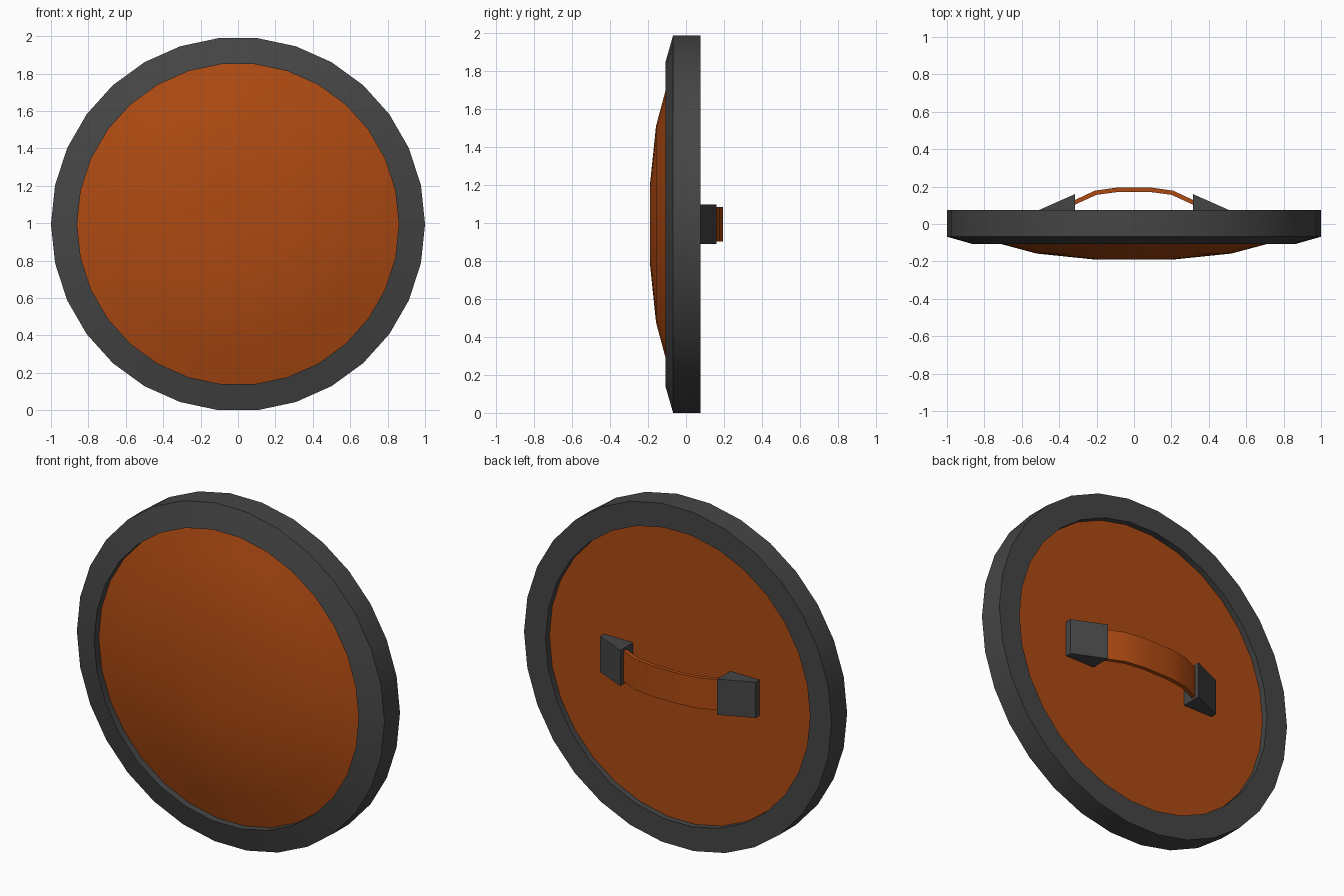
import bpy, bmesh, math

cube = bpy.data.objects.get("Cube")
if cube:
    bpy.data.objects.remove(cube, do_unlink=True)

SIDES = 30
CENTRE_Z = math.cos(math.pi / SIDES)


def make_material(name, colour):
    mat = bpy.data.materials.new(name)
    mat.use_nodes = True
    mat.diffuse_color = colour
    mat.node_tree.nodes["Principled BSDF"].inputs["Base Color"].default_value = colour
    return mat


wood = make_material("orange brown wood", (0.42, 0.068, 0.006, 1))
iron = make_material("dark grey iron", (0.06, 0.06, 0.06, 1))


def finish(bm, name, mat):
    bmesh.ops.recalc_face_normals(bm, faces=bm.faces)
    mesh = bpy.data.meshes.new(name)
    bm.to_mesh(mesh)
    bm.free()
    obj = bpy.data.objects.new(name, mesh)
    bpy.context.collection.objects.link(obj)
    obj.location.z = CENTRE_Z
    mesh.materials.append(mat)
    bpy.ops.object.select_all(action="DESELECT")
    obj.select_set(True)
    bpy.context.view_layer.objects.active = obj
    bpy.ops.object.shade_smooth_by_angle(angle=math.radians(30))
    return obj


def lathe(name, profile, mat, closed):
    """Turn (radius, y) points about the y axis; open profiles get end caps."""
    bm = bmesh.new()
    rings = []
    for r, y in profile:
        angles = [math.tau * i / SIDES for i in range(SIDES)]
        rings.append([bm.verts.new((r * math.cos(a), y, r * math.sin(a))) for a in angles])
    pairs = list(zip(rings, rings[1:]))
    if closed:
        pairs.append((rings[-1], rings[0]))
    else:
        bm.faces.new(rings[0])
        bm.faces.new(rings[-1])
    for a, b in pairs:
        for i in range(SIDES):
            j = (i + 1) % SIDES
            bm.faces.new((a[i], a[j], b[j], b[i]))
    return finish(bm, name, mat)


def extrude_outline(name, outline, half_height, mat):
    """Raise an (x, y) outline to a prism along z."""
    bm = bmesh.new()
    face = bm.faces.new([bm.verts.new((x, y, -half_height)) for x, y in outline])
    moved = bmesh.ops.extrude_face_region(bm, geom=[face])["geom"]
    verts = [v for v in moved if isinstance(v, bmesh.types.BMVert)]
    bmesh.ops.translate(bm, verts=verts, vec=(0, 0, 2 * half_height))
    return finish(bm, name, mat)


# Metal rim with a sloping front
lathe("rim", [(1, 0.076), (1, -0.068), (0.86, -0.108), (0.86, 0.076)], iron, True)

# Domed board, flat at the back
lathe("domed_board", [(0.86, 0.04), (0.86, -0.065), (0.7, -0.11), (0.52, -0.158),
                      (0.21, -0.19)], wood, False)

# Wedge brackets holding the grip
for side, sign in (("left", 1), ("right", -1)):
    wedge = [(0.315, 0.038), (0.315, 0.16), (0.505, 0.076), (0.505, 0.038)]
    extrude_outline(side + "_bracket", [(sign * x, y) for x, y in wedge], 0.105, iron)

# Arched grip strap
outer_half = [(0.34, 0.117), (0.21, 0.178), (0.09, 0.195)]
inner_half = [(0.33, 0.097), (0.2, 0.156), (0.08, 0.172)]


def mirrored(half):
    return half + [(-x, y) for x, y in reversed(half)]


extrude_outline("grip_strap", mirrored(outer_half) + mirrored(inner_half)[::-1], 0.09, wood)
